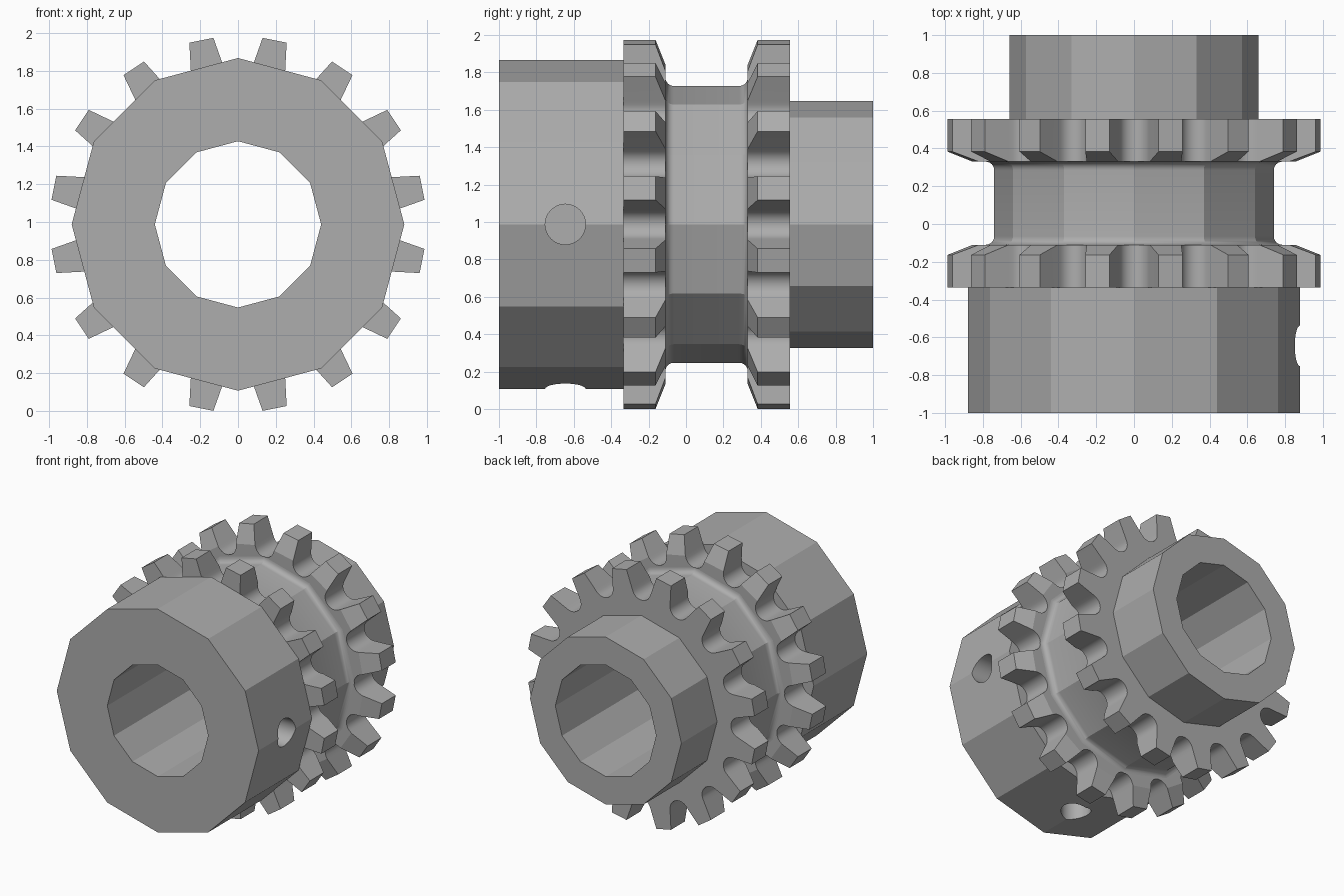
import bpy, bmesh, math
from mathutils import Vector

if "Cube" in bpy.data.objects:
    bpy.data.objects.remove(bpy.data.objects["Cube"])

CZ = 0.987          # height of the shaft axis
SIDES = 12          # facets on the turned body
TEETH = 16

metal = bpy.data.materials.new("plain_grey_metal")
metal.diffuse_color = (0.42, 0.42, 0.42, 1)
metal.use_nodes = True
metal.node_tree.nodes["Principled BSDF"].inputs["Base Color"].default_value = metal.diffuse_color


def finish(bm, name, mat=metal):
    bmesh.ops.recalc_face_normals(bm, faces=bm.faces)
    me = bpy.data.meshes.new(name)
    bm.to_mesh(me)
    bm.free()
    ob = bpy.data.objects.new(name, me)
    bpy.context.collection.objects.link(ob)
    me.materials.append(mat)
    return ob


def activate(ob):
    bpy.ops.object.select_all(action='DESELECT')
    ob.select_set(True)
    bpy.context.view_layer.objects.active = ob


def smooth(ob, degrees=24):
    activate(ob)
    bpy.ops.object.shade_smooth_by_angle(angle=math.radians(degrees))


def polar(r, a, y):
    return Vector((r * math.cos(a), y, CZ + r * math.sin(a)))


def turned(name, profile):
    """Closed (radius, y) profile swept around the y axis."""
    bm = bmesh.new()
    rings = [[bm.verts.new(polar(r, math.tau * k / SIDES, y)) for r, y in profile]
             for k in range(SIDES)]
    n = len(profile)
    for k in range(SIDES):
        a, b = rings[k], rings[(k + 1) % SIDES]
        for i in range(n):
            j = (i + 1) % n
            bm.faces.new((a[i], a[j], b[j], b[i]))
    return finish(bm, name)


# Body: wide front hub, filleted groove, narrow rear hub, through bore
G, R, F = 0.74, 0.785, 0.045
fillet = [math.radians(15 * i) for i in range(7)]
front_fillet = [(R - F * math.sin(t), -0.11 + F * (1 - math.cos(t))) for t in fillet]
groove = front_fillet + [(r, 0.22 - y) for r, y in reversed(front_fillet)]
body = turned("hub_body",
              [(0.44, -1), (0.88, -1), (0.88, -0.335), (0.66, -0.335), (0.66, -0.11)]
              + groove + [(0.66, 0.33), (0.66, 1), (0.44, 1)])

# Blind set screw holes, one to the right and one underneath
for name, axis in (("side_hole_cutter", Vector((1, 0, 0))),
                   ("lower_hole_cutter", Vector((0, 0, -1)))):
    bpy.ops.mesh.primitive_cylinder_add(
        vertices=32, radius=0.108, depth=0.53,
        location=Vector((0, -0.645, CZ)) + axis * 0.735,
        rotation=axis.to_track_quat('Z', 'Y').to_euler())
    cutter = bpy.context.object
    cutter.name = name
    cutter.hide_render = True
    cutter.data.materials.append(metal)
    mod = body.modifiers.new("screw_hole", 'BOOLEAN')
    mod.operation, mod.solver, mod.object = 'DIFFERENCE', 'EXACT', cutter
    activate(body)
    bpy.ops.object.modifier_apply(modifier=mod.name)
    bpy.data.objects.remove(cutter)
smooth(body)


def sprocket(name, y_flat, y_inner, y_tip):
    """Toothed ring: rounded roots, straight flanks, one chamfered tip side."""
    # One gap centred on angle 0, from lower tip corner to upper tip corner
    half = [(0.86 - 0.08 * math.cos(t), 0.08 * math.sin(t))
            for t in (math.radians(70 * i / 6) for i in range(7))]
    half += [(0.854, 0.083), (0.9865, 0.13)]
    gap = [(x, -z) for x, z in reversed(half[1:])] + half
    last = len(gap) - 1
    bm = bmesh.new()
    cols = []
    for k in range(TEETH):
        for i, (x, z) in enumerate(gap):
            r, a = math.hypot(x, z), math.atan2(z, x) + math.tau * k / TEETH
            tip = i in (0, last)
            cols.append((i, bm.verts.new(polar(r, a, y_flat)),
                         bm.verts.new(polar(r, a, y_tip if tip else y_inner)),
                         None if tip else bm.verts.new(polar(0.6, a, y_flat)),
                         None if tip else bm.verts.new(polar(0.6, a, y_inner))))
    n = len(cols)
    for c in range(n):
        p, q = cols[c], cols[(c + 1) % n]
        bm.faces.new((p[1], q[1], q[2], p[2]))          # rim
        if p[0] == last:                                # tooth ends here
            p2, q2 = cols[c - 1], cols[(c + 2) % n]
            bm.faces.new((p2[1], p[1], q[1], q2[1]))    # flat tooth side
            bm.faces.new((p2[2], p[2], q[2], q2[2]))    # chamfered side
            p, q = p2, q2
        elif p[0] in (0, last - 1):
            continue
        bm.faces.new((p[1], q[1], q[3], p[3]))          # ring faces
        bm.faces.new((p[2], q[2], q[4], p[4]))
        bm.faces.new((p[3], q[3], q[4], p[4]))
    smooth(finish(bm, name), 20)


sprocket("front_sprocket", -0.335, -0.11, -0.163)
sprocket("rear_sprocket", 0.555, 0.33, 0.383)
